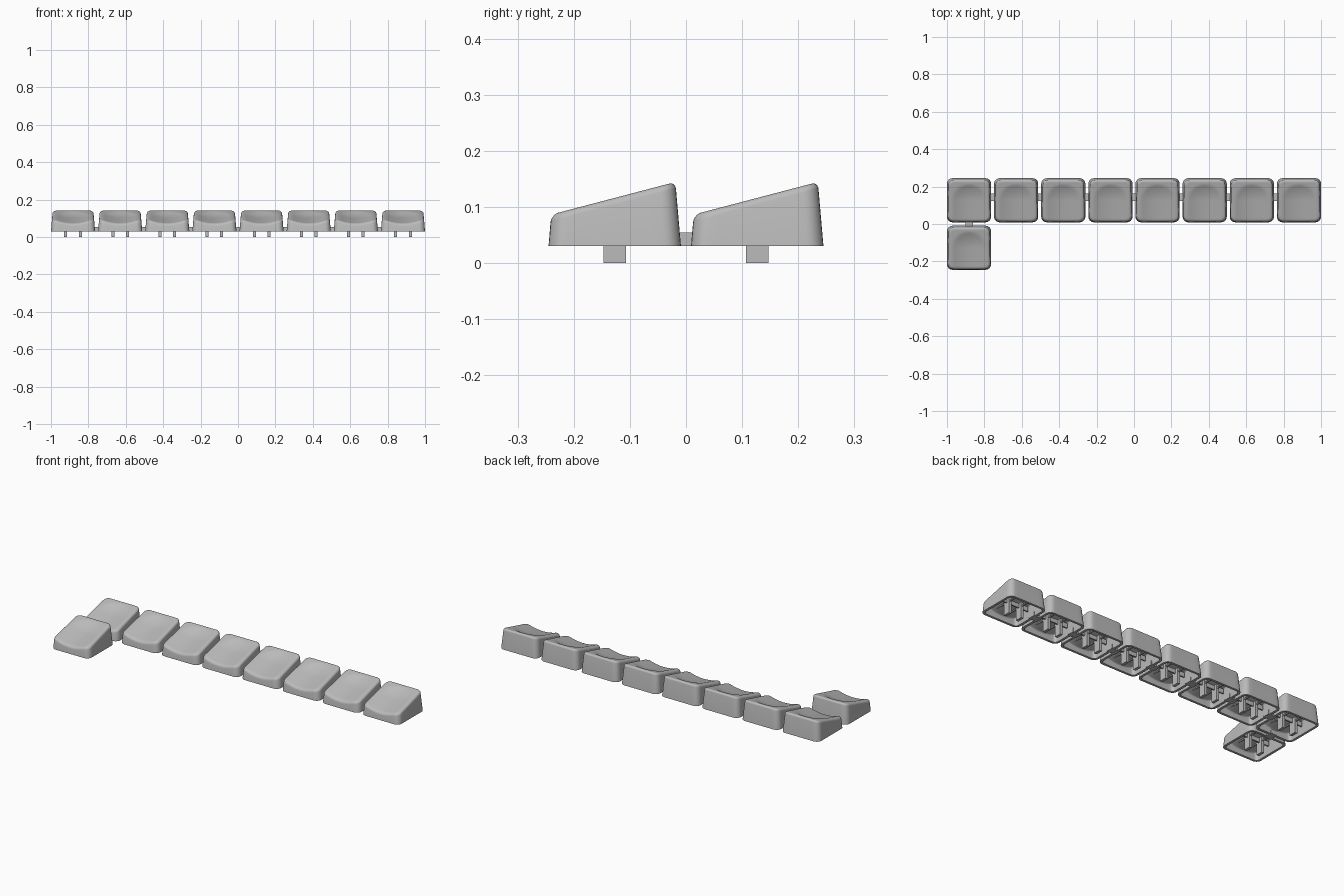
import bpy, bmesh, math

cube = bpy.data.objects.get("Cube")
if cube:
    bpy.data.objects.remove(cube, do_unlink=True)

mat = bpy.data.materials.new("plain grey plastic")
mat.use_nodes = True
GREY = (0.5, 0.5, 0.5, 1)
mat.diffuse_color = GREY
mat.node_tree.nodes["Principled BSDF"].inputs["Base Color"].default_value = GREY

BASE, HALF, PITCH, ROW = 0.03, 0.118, 0.252, 0.127
TAPER, ROUND = 0.085, 0.03


def outline(inset):
    """Rounded square with divided straight sides, counter-clockwise."""
    r = max(ROUND - inset, 0.006)
    c = HALF - inset - r
    pts = []
    for q in range(4):
        a0 = q * math.pi / 2
        ca, sa = round(math.cos(a0)), round(math.sin(a0))
        side = [(c + r, c * (2 * k / 8 - 1)) for k in range(1, 8)]
        corner = [(c + r * math.cos(a), c + r * math.sin(a))
                  for a in (math.pi / 2 * k / 6 for k in range(7))]
        pts += [(x * ca - y * sa, x * sa + y * ca) for x, y in side + corner]
    return pts


def top_z(x, y):
    """Sloped cap top with a scoop that opens towards the front."""
    back = max(0, y / 0.085)
    scoop = 0.015 * max(0, 1 - (x / 0.088) ** 2 - back ** 2)
    return 0.116 + 0.262 * y - scoop


def shell(bm, wall, drop, radius):
    """Side wall, rounded rim and scooped roof; returns the bottom ring."""
    def ring(extra, z_drop, scale=1):
        vs = []
        for x, y in outline(wall + extra):
            h = top_z(x * scale, y * scale) - drop - z_drop
            t = 1 - TAPER * (h - BASE) / HALF
            x, y = x * t * scale, y * t * scale
            vs.append(bm.verts.new((x, y, top_z(x, y) - drop - z_drop)))
        return vs
    rings = [[bm.verts.new((x, y, BASE)) for x, y in outline(wall)]]
    for k in range(6):
        a = math.pi / 2 * k / 5
        rings.append(ring(radius * (1 - math.cos(a)), radius * (1 - math.sin(a))))
    for k in range(1, 14):
        rings.append(ring(radius, 0, 1 - k / 14))
    for a, b in zip(rings, rings[1:]):
        for i in range(len(a)):
            j = (i + 1) % len(a)
            bm.faces.new((a[i], a[j], b[j], b[i]))
    bm.faces.new(rings[-1])
    return rings[0]


def box(bm, x, y, z):
    """Block between pairs of limits."""
    v = [bm.verts.new((a, b, c)) for a in x for b in y for c in z]
    for f in ((0, 1, 3, 2), (4, 6, 7, 5), (0, 4, 5, 1),
              (2, 3, 7, 6), (0, 2, 6, 4), (1, 5, 7, 3)):
        bm.faces.new([v[i] for i in f])


def to_mesh(bm, name):
    bmesh.ops.recalc_face_normals(bm, faces=bm.faces)
    me = bpy.data.meshes.new(name)
    bm.to_mesh(me)
    bm.free()
    me.materials.append(mat)
    return me


def place(name, me, loc, turn=0):
    ob = bpy.data.objects.new(name, me)
    ob.location = loc
    ob.rotation_euler.z = turn
    bpy.context.collection.objects.link(ob)
    return ob


# hollow cap
bm = bmesh.new()
outer = shell(bm, 0, 0, 0.012)
inner = shell(bm, 0.013, 0.018, 0.006)
for i in range(len(outer)):
    j = (i + 1) % len(outer)
    bm.faces.new((outer[i], inner[i], inner[j], outer[j]))
cap = to_mesh(bm, "cap")

# two prongs and the ribs that carry them under the roof
bm = bmesh.new()
for s in (-1, 1):
    box(bm, (s * 0.039 - 0.008, s * 0.039 + 0.008), (-0.02, 0.02), (0, 0.088))
    box(bm, (s * 0.039 - 0.004, s * 0.039 + 0.004), (-0.09, 0.09), (0.066, 0.072))
box(bm, (-0.09, 0.09), (-0.004, 0.004), (0.062, 0.088))
stem = to_mesh(bm, "stem")

# short bridge between neighbouring caps
bm = bmesh.new()
box(bm, (-0.026, 0.026), (-0.02, 0.02), (BASE, 0.054))
bridge = to_mesh(bm, "bridge")

columns = [PITCH * (i - 3.5) for i in range(8)]
spots = [(x, ROW) for x in columns] + [(columns[0], -ROW)]
caps = []
for n, (x, y) in enumerate(spots, 1):
    caps.append(place(f"cap_{n}", cap, (x, y, 0)))
    place(f"stem_{n}", stem, (x, y, 0))
for n, x in enumerate(columns[:-1], 1):
    place(f"bridge_{n}", bridge, (x + PITCH / 2, ROW + 0.016, 0))
place("front_bridge", bridge, (columns[0], 0, 0), math.pi / 2)

# smooth caps with sharp bottom rims
bpy.ops.object.select_all(action="DESELECT")
caps[0].select_set(True)
bpy.context.view_layer.objects.active = caps[0]
bpy.ops.object.shade_smooth_by_angle(angle=math.radians(40))
